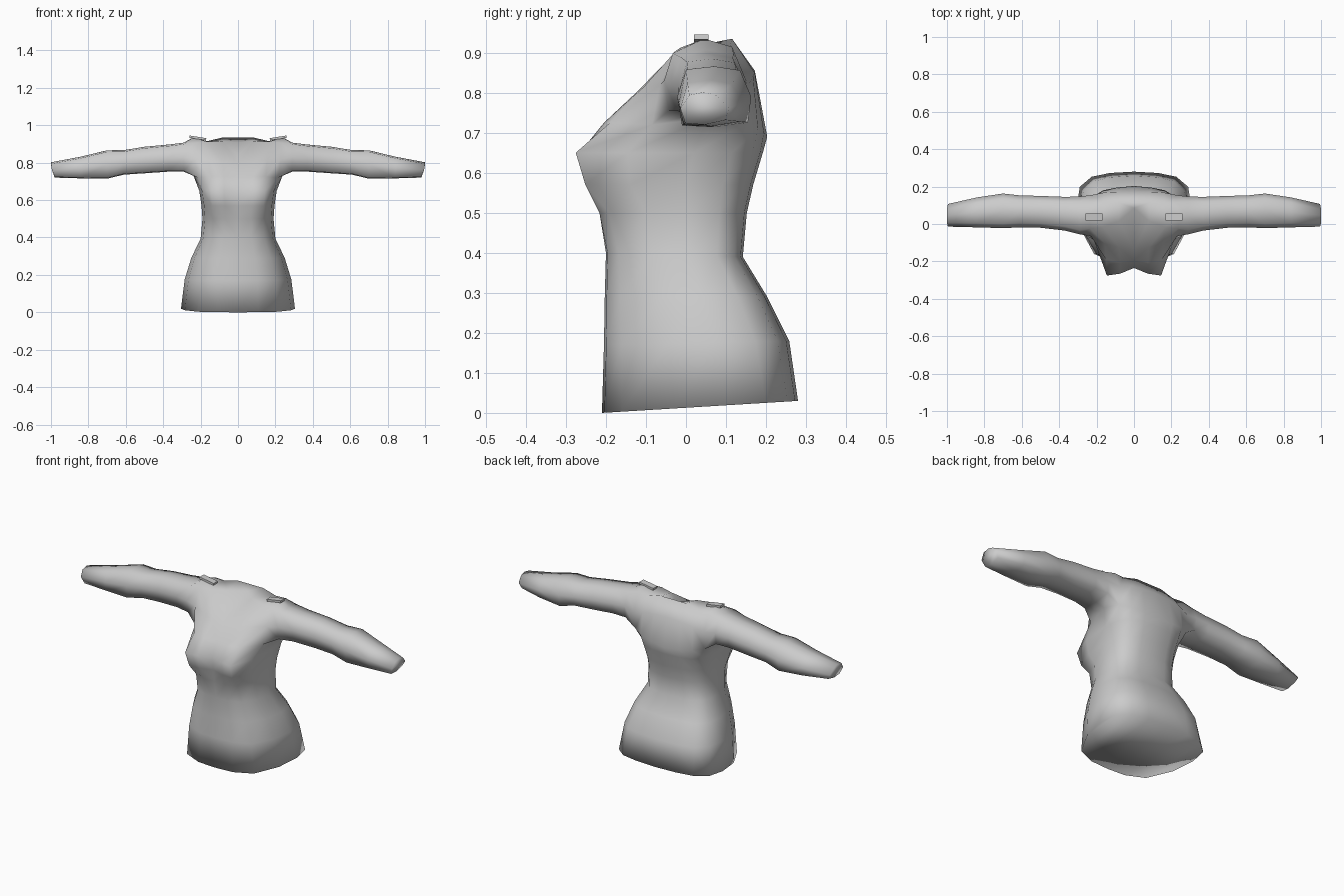
import bpy, bmesh, math
from mathutils import Matrix

if "Cube" in bpy.data.objects:
    bpy.data.objects.remove(bpy.data.objects["Cube"])

fabric = bpy.data.materials.new("light_grey_fabric")
fabric.diffuse_color = (0.6, 0.6, 0.6, 1)
fabric.use_nodes = True
fabric.node_tree.nodes["Principled BSDF"].inputs["Base Color"].default_value = fabric.diffuse_color

bm = bmesh.new()

def ring(points):
    return [bm.verts.new(p) for p in points]

# Half cross-section of the body, from centre front round the side to centre back
FX = (0, .36, .70, .93, 1, .95, .74, .42, 0)
FY = (1, .98, .84, .42, 0, .55, .85, .96, 1)

def section(zf, zb, w, yf, yb, mid, lobe=0):
    pts = []
    for i in range(9):
        y = mid + (yf - mid if i < 4 else yb - mid) * FY[i]
        y += lobe * (0, -.55, -1.25, -.9, 0, 0, 0, 0, 0)[i]
        z = zf + (zb - zf) * (y - yf) / (yb - yf)
        pts.append((w * FX[i], y, z))
    return pts

# Hem, hips, waist and bust
rings = [ring(section(*r)) for r in (
    (0, .03, .305, -.21, .28, .10),
    (.17, .18, .285, -.205, .258, .07),
    (.29, .29, .25, -.203, .203, .04),
    (.40, .39, .20, -.20, .142, 0),
    (.50, .50, .19, -.215, .152, 0, .01),
    (.57, .57, .195, -.225, .168, 0, .05),
    (.65, .65, .207, -.235, .192, .02, .065),
)]
# Underarm, chest and shoulder line
under = ring([(0, -.195, .725), (.075, -.205, .725), (.15, -.19, .725), (.215, -.085, .72),
              (.24, .05, .735), (.222, .145, .72), (.165, .18, .71), (.09, .195, .70), (0, .203, .69)])
chest = ring([(0, -.14, .785), (.08, -.125, .80), (.155, -.105, .815), (.23, -.065, .82),
              (.24, .05, .83), (.225, .155, .82), (.16, .168, .84), (.085, .172, .85), (0, .172, .855)])
top = ring([(0, -.085, .84), (.08, .015, .915), (.165, -.015, .912), (.235, -.025, .905),
            (.24, .045, .935), (.225, .115, .915), (.165, .11, .915), (.08, .115, .935), (0, .115, .935)])
rings += [under, chest, top]

# Body wall, leaving an armhole at the side
for a, b in zip(rings, rings[1:]):
    for i in range(8):
        if not (a in (under, chest) and i in (3, 4)):
            bm.faces.new((a[i], a[i + 1], b[i + 1], b[i]))
bm.verts.remove(chest[4])

# Shoulder top and neckline
dip = bm.verts.new((0, .085, .908))
bm.faces.new((top[0], top[1], dip))
bm.faces.new((dip, top[1], top[7], top[8]))
bm.faces.new((top[1], top[2], top[6], top[7]))
bm.faces.new((top[2], top[3], top[4]))
bm.faces.new((top[2], top[4], top[6]))
bm.faces.new((top[4], top[5], top[6]))

# Closed underside
hem = rings[0]
for i in range(4):
    if i < 3:
        bm.faces.new((hem[i], hem[8 - i], hem[7 - i], hem[i + 1]))
    else:
        bm.faces.new((hem[3], hem[5], hem[4]))

# Sleeve: x, front, back, bottom, top
prev = [under[3], under[4], under[5], chest[5], top[5], top[4], top[3], chest[3]]
for x, f, b, lo, hi in (
    (.29, -.055, .147, .752, .907),
    (.37, -.035, .145, .752, .897),
    (.50, -.020, .150, .743, .885),
    (.61, -.018, .153, .736, .867),
    (.70, -.022, .163, .714, .866),
    (.84, -.018, .142, .716, .832),
    (.99, -.014, .107, .720, .802),
):
    m, h = (f + b) / 2, (lo + hi) / 2
    s = .02 if x > .9 else 0          # slanted cuff
    cur = ring([(x - s / 2, f + .012, lo + .004), (x - s / 2, m, lo), (x - s / 2, b - .008, lo + .012),
                (x + s / 4, b, h), (x + s / 2, b - .028, hi - .010), (x + s / 2, m, hi),
                (x + s / 2, f + .022, hi - .008), (x + s / 4, f, h)])
    for i in range(8):
        j = (i + 1) % 8
        bm.faces.new((prev[i], prev[j], cur[j], cur[i]))
    prev = cur
bm.faces.new(prev)                    # cuff end

# Mirror the half and weld the centre line
geom = bm.verts[:] + bm.edges[:] + bm.faces[:]
bmesh.ops.mirror(bm, geom=geom, axis='X', merge_dist=1e-4)
bmesh.ops.remove_doubles(bm, verts=bm.verts[:], dist=1e-4)
bmesh.ops.recalc_face_normals(bm, faces=bm.faces[:])
for f in bm.faces:
    f.smooth = True

def add_object(name, b):
    me = bpy.data.meshes.new(name)
    b.to_mesh(me)
    b.free()
    me.materials.append(fabric)
    ob = bpy.data.objects.new(name, me)
    bpy.context.collection.objects.link(ob)
    return ob

add_object("long_sleeve_top", bm)

# Small flat tabs on the shoulders
for side, name in ((1, "left_shoulder_tab"), (-1, "right_shoulder_tab")):
    tab = bmesh.new()
    mat = (Matrix.Translation((side * .215, .038, .932)) @ Matrix.Rotation(-side * math.radians(9), 4, 'Y')
           @ Matrix.Diagonal((.09, .037, .012, 1)))
    bmesh.ops.create_cube(tab, size=1, matrix=mat)
    add_object(name, tab)
